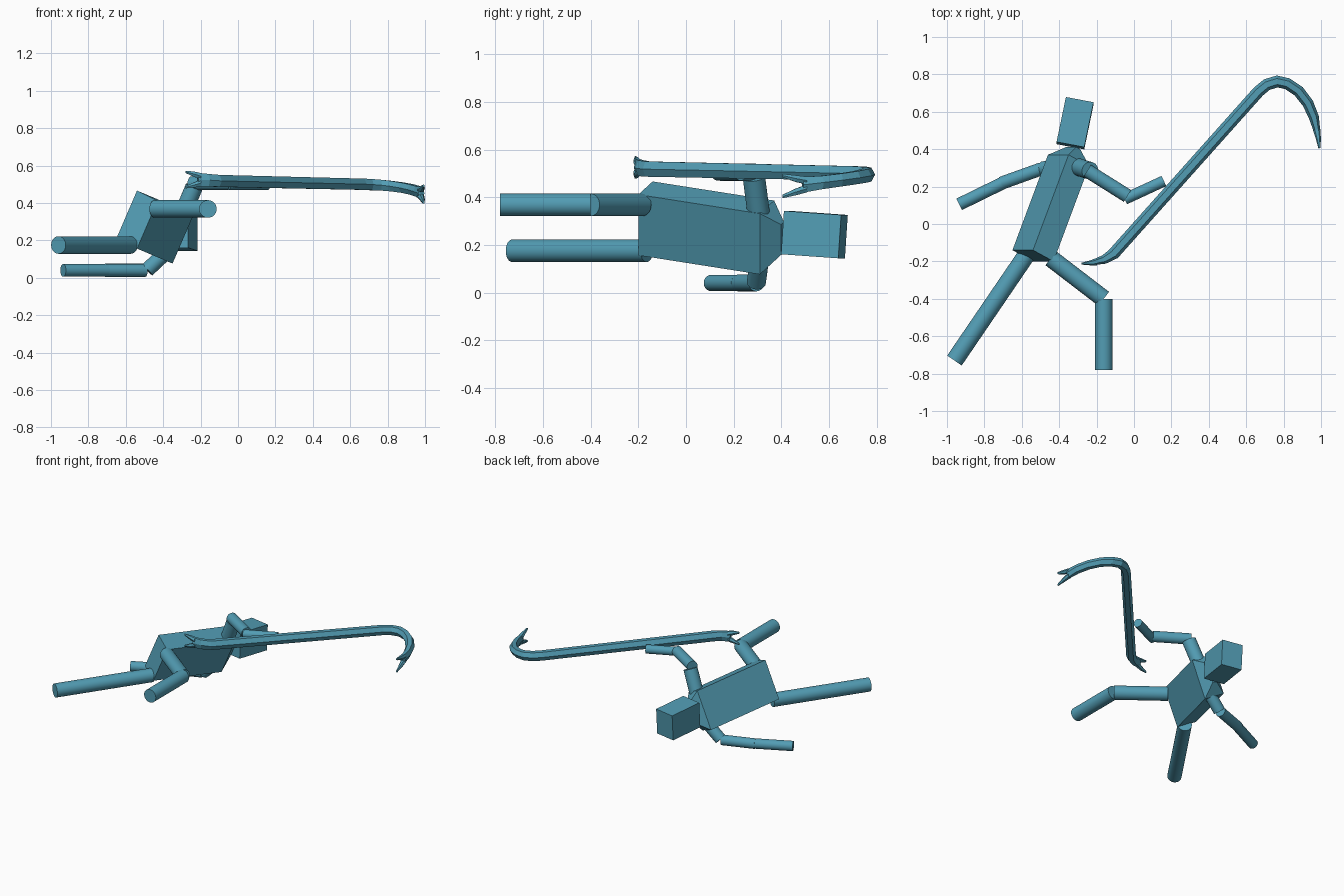
import bpy, bmesh, math
from mathutils import Vector as V

if "Cube" in bpy.data.objects:
    bpy.data.objects.remove(bpy.data.objects["Cube"], do_unlink=True)

teal = bpy.data.materials.new("teal")
teal.use_nodes = True
teal.diffuse_color = (0.085, 0.335, 0.455, 1)
teal.node_tree.nodes["Principled BSDF"].inputs["Base Color"].default_value = teal.diffuse_color


def loft(name, rings):
    """Join equal rings of points into a closed solid with flat faces."""
    bm = bmesh.new()
    loops = [[bm.verts.new(p) for p in ring] for ring in rings]
    n = len(loops[0])
    for a, b in zip(loops, loops[1:]):
        for i in range(n):
            j = (i + 1) % n
            bm.faces.new((a[i], a[j], b[j], b[i]))
    bm.faces.new(loops[0])
    bm.faces.new(loops[-1])
    bmesh.ops.recalc_face_normals(bm, faces=bm.faces)
    mesh = bpy.data.meshes.new(name)
    bm.to_mesh(mesh)
    bm.free()
    ob = bpy.data.objects.new(name, mesh)
    bpy.context.collection.objects.link(ob)
    mesh.materials.append(teal)
    return ob


def slab(centre, u, v, su=1.0, sv=1.0):
    """Four corners of a parallelogram with full side vectors u and v."""
    return [centre + u * (a * su / 2) + v * (b * sv / 2)
            for a, b in ((-1, -1), (1, -1), (1, 1), (-1, 1))]


def limb(name, start, end, radius):
    """Straight round limb segment between two points."""
    start, end = V(start), V(end)
    d = end - start
    bpy.ops.mesh.primitive_cylinder_add(vertices=32, radius=radius, depth=d.length,
                                        location=(start + end) / 2)
    ob = bpy.context.object
    ob.name = name
    ob.rotation_euler = d.to_track_quat('Z', 'Y').to_euler()
    ob.data.materials.append(teal)
    bpy.ops.object.shade_smooth_by_angle(angle=math.radians(40))


def bar(name, stations):
    """Hexagonal bar through stations (x, y, z, half thickness, half height)."""
    pts = [V(s[:3]) for s in stations]
    rings = []
    for i, (p, s) in enumerate(zip(pts, stations)):
        t = pts[min(i + 1, len(pts) - 1)] - pts[max(i - 1, 0)]
        side = V((-t.y, t.x, 0)).normalized() * s[3]
        up = V((0, 0, s[4]))
        rings.append([p + side * a + up * b for a, b in
                      ((1, 0), (.5, 1), (-.5, 1), (-1, 0), (-.5, -1), (.5, -1))])
    return loft(name, rings)


# Torso: slanted box with tapered shoulders
width, depth = V((.11, 0, .255)), V((-.11, .06, .055))
hips, chest, neck = V((-.54, -.17, .311)), V((-.35, .34, .231)), V((-.325, .405, .227))
loft("torso", [slab(hips, width, depth), slab(chest, width, depth),
               slab(neck, width, depth, .5, .2)])

# Head: tilted box
head, rise = V((-.315, .539, .243)), V((.05, .24, -.017)) / 2
across, thick = V((.148, -.028, 0)), V((0, .012, .182))
loft("head", [slab(head - rise, across, thick), slab(head + rise, across, thick)])

# Legs
limb("right_leg", (-.575, -.165, .175), (-.96, -.73, .175), .047)
limb("left_thigh", (-.445, -.183, .368), (-.162, -.4, .368), .047)
limb("left_shin", (-.161, -.4, .368), (-.161, -.78, .368), .047)

# Arms
limb("left_shoulder", (-.30, .305, .33), (-.235, .285, .485), .047)
limb("left_upper_arm", (-.25, .285, .505), (-.035, .15, .505), .037)
limb("left_forearm", (-.05, .133, .5), (.16, .23, .5), .03)
limb("right_shoulder", (-.37, .31, .15), (-.485, .295, .042), .04)
limb("right_upper_arm", (-.495, .295, .04), (-.71, .218, .04), .035)
limb("right_forearm", (-.70, .22, .04), (-.935, .105, .04), .034)

# Crowbar shaft with flattened ends and curved hook
bar("crowbar_shaft", [
    (-.215, -.204, .525, .015, .036), (-.16, -.19, .522, .024, .033),
    (-.11, -.16, .518, .032, .032), (.665, .708, .5, .032, .03),
    (.71, .745, .498, .032, .03), (.765, .762, .495, .032, .029),
    (.82, .75, .49, .031, .028), (.88, .71, .482, .031, .027),
    (.93, .645, .472, .03, .027), (.962, .57, .462, .027, .028),
    (.98, .49, .452, .017, .033)])

# Forked claws at both ends
for k, word in ((1, "upper"), (-1, "lower")):
    bar("tail_claw_" + word, [
        (-.2, -.202, .525 + k * .018, .019, .017),
        (-.235, -.208, .525 + k * .029, .013, .014),
        (-.28, -.212, .525 + k * .041, .005, .006)])
    bar("hook_claw_" + word, [
        (.977, .505, .453 + k * .017, .02, .016),
        (.985, .46, .45 + k * .028, .014, .014),
        (.992, .405, .447 + k * .044, .006, .007)])
